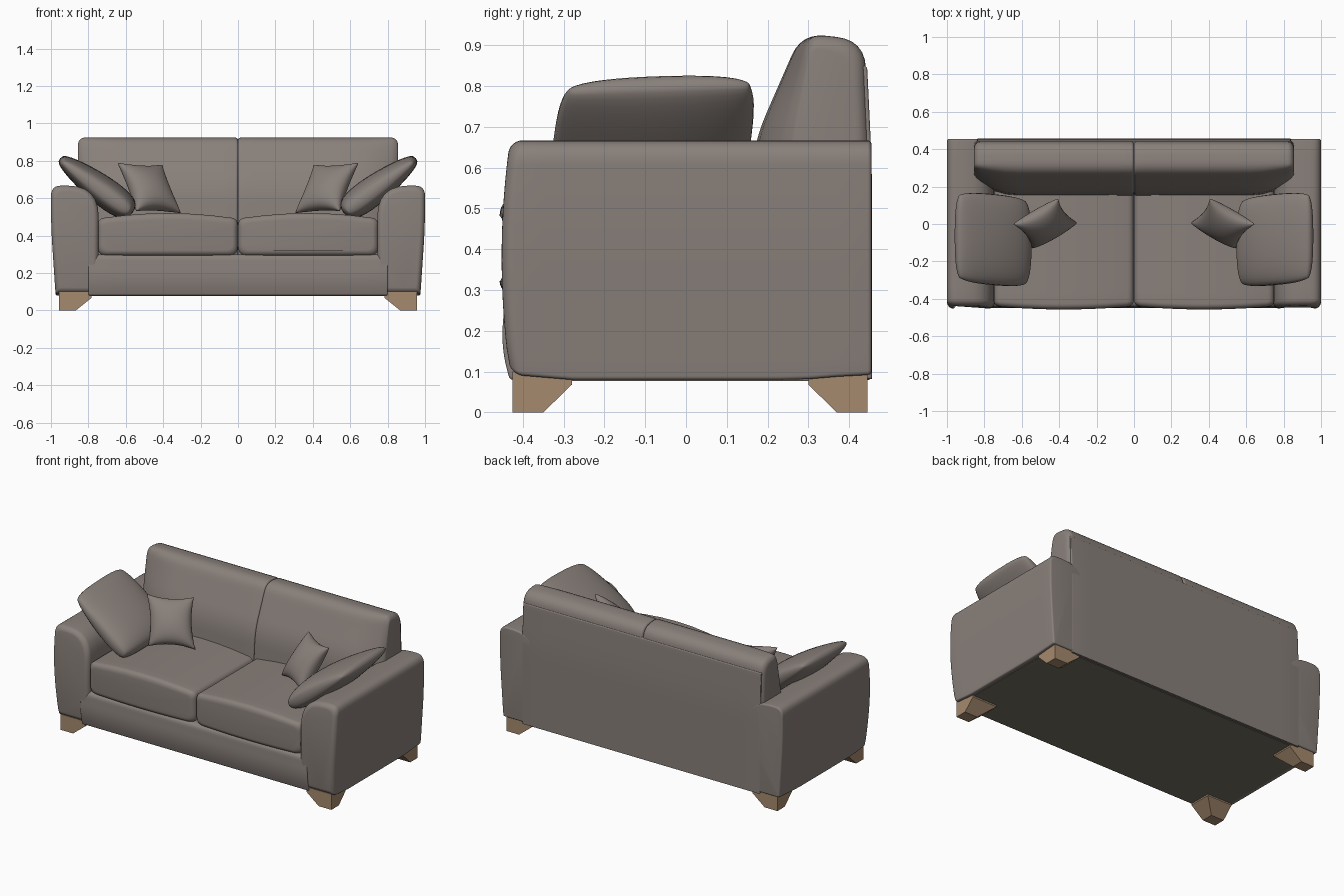
import bpy, bmesh, math
from mathutils import Vector

if "Cube" in bpy.data.objects:
    bpy.data.objects.remove(bpy.data.objects["Cube"])


def material(name, rgb):
    m = bpy.data.materials.new(name)
    m.diffuse_color = (*rgb, 1)
    m.use_nodes = True
    m.node_tree.nodes["Principled BSDF"].inputs["Base Color"].default_value = m.diffuse_color
    return m


FABRIC = material("taupe fabric", (0.25, 0.215, 0.195))
WOOD = material("light oak", (0.376, 0.254, 0.156))
LINING = material("dark lining", (0.18, 0.162, 0.125))


def finish(name, bm, mat, side=1, angle=40):
    """Mirror in x if side is -1, fix normals, smooth shade."""
    for v in bm.verts:
        v.co.x *= side
    bmesh.ops.remove_doubles(bm, verts=bm.verts, dist=1e-5)
    bmesh.ops.recalc_face_normals(bm, faces=bm.faces)
    me = bpy.data.meshes.new(name)
    bm.to_mesh(me)
    bm.free()
    me.materials.append(mat)
    ob = bpy.data.objects.new(name, me)
    bpy.context.collection.objects.link(ob)
    bpy.ops.object.select_all(action='DESELECT')
    ob.select_set(True)
    bpy.context.view_layer.objects.active = ob
    bpy.ops.object.shade_smooth_by_angle(angle=math.radians(angle))
    return ob


def rounded(corners, seg=6, div=6):
    """Closed 2D outline from (a, b, radius) corners; straight runs are subdivided."""
    arcs = []
    n = len(corners)
    for i, (a, b, r) in enumerate(corners):
        p = Vector((a, b))
        d0 = (Vector(corners[i - 1][:2]) - p).normalized() * r
        d1 = (Vector(corners[(i + 1) % n][:2]) - p).normalized() * r
        if r == 0:
            arcs.append([p])
            continue
        arcs.append([(p + d0) * (1 - t) ** 2 + p * 2 * t * (1 - t) + (p + d1) * t * t
                     for t in (k / seg for k in range(seg + 1))])
    out = []
    for i, arc in enumerate(arcs):
        nxt = arcs[(i + 1) % n][0]
        out += arc + [arc[-1].lerp(nxt, k / div) for k in range(1, div)]
    return out


def bridge(bm, rings):
    n = len(rings[0])
    for r, s in zip(rings, rings[1:]):
        for i in range(n):
            j = (i + 1) % n
            bm.faces.new((r[i], r[j], s[j], s[i]))
    bm.faces.new(rings[0])
    bm.faces.new(rings[-1])


def loft(name, corners, axis, w0, w1, r0, r1, side=1, warp=None, mid=12, mat=FABRIC):
    """Sweep an outline along x or y with rounded ends."""
    prof = rounded(corners)
    lo = Vector((min(p.x for p in prof), min(p.y for p in prof)))
    hi = Vector((max(p.x for p in prof), max(p.y for p in prof)))
    c, h = (lo + hi) / 2, (hi - lo) / 2
    arc = [(1 - math.cos(a), 1 - math.sin(a)) for a in (k * math.pi / 12 for k in range(7))]
    st = [(w0 + r0 * p, r0 * q) for p, q in arc]
    a, b = w0 + r0, w1 - r1
    st += [(a + (b - a) * k / mid, 0) for k in range(1, mid)]
    st += [(w1 - r1 * p, r1 * q) for p, q in reversed(arc)]
    bm = bmesh.new()
    rings = []
    for w, d in st:
        ring = []
        for p in prof:
            s = c.x + (p.x - c.x) * (1 - d / h.x)
            t = c.y + (p.y - c.y) * (1 - d / h.y)
            co = Vector((w, s, t) if axis == 'x' else (s, w, t))
            ring.append(bm.verts.new(warp(co) if warp else co))
        rings.append(ring)
    bridge(bm, rings)
    return finish(name, bm, mat, side)


def pillow(name, c, u, v, thick, power, pinch, corner, taper, side, n=20):
    """Stuffed cushion: two bulged grids meeting at the seam."""
    c, u, v = Vector(c), Vector(u), Vector(v)
    nor = u.cross(v).normalized()
    bm = bmesh.new()
    for sign in (1, -1):
        g = []
        for i in range(n + 1):
            row = []
            for j in range(n + 1):
                a, b = (i / n - 0.5) * math.pi, (j / n - 0.5) * math.pi
                s, t = math.sin(a), math.sin(b)
                puff = thick * abs(math.cos(a) * math.cos(b)) ** power * (1 - taper * t)
                if i in (0, n) or j in (0, n):
                    puff = 0
                k = 1 - corner * (s * t) ** 4
                row.append(bm.verts.new(c + u * s * k * (1 - pinch * (1 - t * t))
                                        + v * t * k * (1 - pinch * (1 - s * s)) + nor * puff * sign))
            g.append(row)
        for i in range(n):
            for j in range(n):
                bm.faces.new((g[i][j], g[i + 1][j], g[i + 1][j + 1], g[i][j + 1]))
    finish(name, bm, FABRIC, side, 70)


def arm_warp(co):
    if co.y < -0.3:
        co.y += 0.25 * (co.z - 0.38) ** 2
    if co.z < 0.12:
        co.z += 0.012 * min(1, max(0, (abs(co.y) - 0.28) / 0.14))
    return co


def seat_warp(co):
    e = ((co.x - 0.375) / 0.375) ** 2
    if co.z > 0.4:
        co.z += 0.03 * (1 - e) * min(1, (co.z - 0.4) / 0.08)
    if co.y < -0.3:
        co.y += 0.018 * e
    return co


def back_warp(co):
    w = min(1, max(0, (0.32 - co.y) / 0.15))
    co.y += 1.5 * max(0, co.x - 0.62) ** 2 * w
    return co


# Base with bulging front rail, flat back panel, dark underside
loft("base_rail", [(-0.432, 0.08, 0.01), (-0.454, 0.16, 0.06), (-0.442, 0.30, 0.03),
                   (0.45, 0.30, 0), (0.45, 0.08, 0)], 'x', -0.80, 0.80, 0.006, 0.006)
loft("back_panel", [(0.40, 0.082, 0), (0.40, 0.85, 0.01), (0.444, 0.85, 0.01),
                    (0.456, 0.60, 0.08), (0.456, 0.082, 0)], 'x', -0.84, 0.84, 0.006, 0.006)
loft("underside", [(-0.42, 0.077, 0), (-0.42, 0.085, 0), (0.44, 0.085, 0), (0.44, 0.077, 0)],
     'x', -0.95, 0.95, 0.001, 0.001, mat=LINING)

for side, tag in ((1, "right"), (-1, "left")):
    # Arm with broad inner roll
    loft(f"arm_{tag}", [(0.745, 0.08, 0), (0.745, 0.667, 0.165), (1.0, 0.667, 0.055),
                        (1.0, 0.45, 0.12), (0.975, 0.08, 0.01)],
         'y', -0.452, 0.455, 0.03, 0.01, side, arm_warp)
    # Seat cushion
    loft(f"seat_cushion_{tag}", [(0.001, 0.292, 0.05), (0.001, 0.49, 0.035),
                                 (0.75, 0.49, 0.035), (0.75, 0.292, 0.05)],
         'y', -0.457, 0.25, 0.03, 0.03, side, seat_warp)
    # Back half, leaning front face and rounded top
    loft(f"back_cushion_{tag}", [(0.15, 0.09, 0), (0.15, 0.45, 0.05), (0.165, 0.66, 0.08),
                                 (0.283, 0.93, 0.06), (0.438, 0.913, 0.07),
                                 (0.452, 0.62, 0.05), (0.452, 0.09, 0)],
         'x', 0.0, 0.855, 0.014, 0.035, side, back_warp)
    # Large pillow lying over the arm, small pointed pillow on the seat
    pillow(f"large_pillow_{tag}", (-0.758, -0.083, 0.667), (0, 0.236, 0.008),
           (-0.188, 0.018, 0.14), 0.075, 0.65, -0.03, 0.07, 0.3, -side)
    pillow(f"small_pillow_{tag}", (-0.475, 0.003, 0.655), (0.119, 0.068, -0.005),
           (-0.05, 0.064, 0.129), 0.068, 0.85, 0.13, 0, 0.1, -side)
    # Tapered corner feet
    for yo, d, place in ((-0.425, 1, "front"), (0.445, -1, "back")):
        bm = bmesh.new()
        rings = []
        for z, lx, ly in ((0, 0.09, 0.075), (0.068, 0.175, 0.145), (0.1, 0.175, 0.145)):
            rings.append([bm.verts.new((x, y, z)) for x, y in (
                (0.957, yo), (0.957 - lx, yo), (0.957 - lx, yo + d * ly), (0.957, yo + d * ly))])
        bridge(bm, rings)
        finish(f"{place}_leg_{tag}", bm, WOOD, side, 20)
